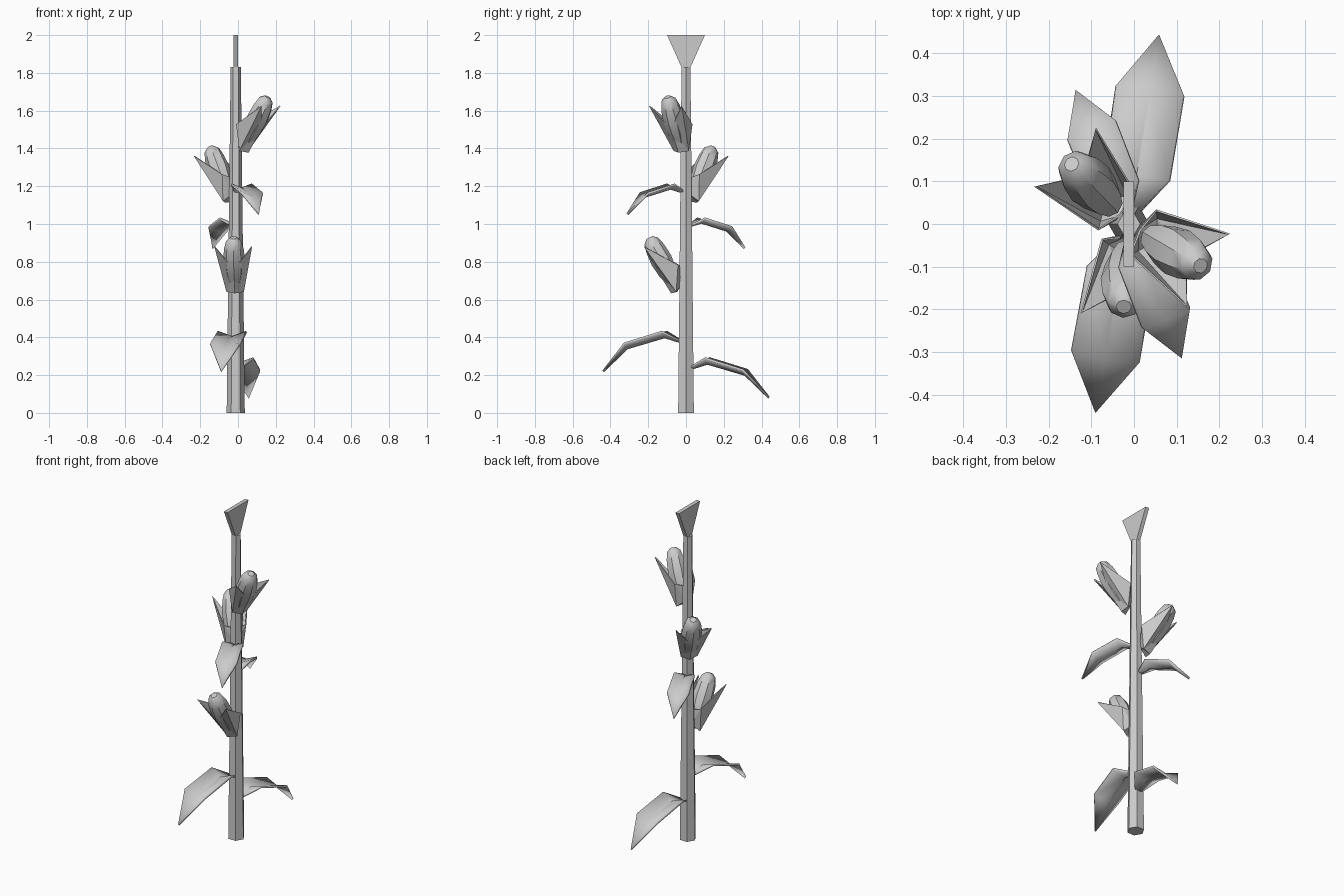
import bpy, bmesh, math
from mathutils import Matrix, Vector

cube = bpy.data.objects.get("Cube")
if cube:
    bpy.data.objects.remove(cube, do_unlink=True)

grey = bpy.data.materials.new("pale grey")
grey.use_nodes = True
colour = (0.6, 0.6, 0.6, 1)
grey.diffuse_color = colour
grey.node_tree.nodes["Principled BSDF"].inputs["Base Color"].default_value = colour

STEM_X = -0.012


def make(name, verts, faces, smooth=False, thickness=0):
    """Create one mesh part with outward normals."""
    mesh = bpy.data.meshes.new(name)
    mesh.from_pydata(verts, [], faces)
    bm = bmesh.new()
    bm.from_mesh(mesh)
    bmesh.ops.recalc_face_normals(bm, faces=bm.faces)
    bm.to_mesh(mesh)
    bm.free()
    mesh.materials.append(grey)
    obj = bpy.data.objects.new(name, mesh)
    bpy.context.collection.objects.link(obj)
    if thickness:
        solid = obj.modifiers.new("thickness", 'SOLIDIFY')
        solid.thickness = thickness
        solid.offset = 0
    if smooth:
        bpy.ops.object.select_all(action='DESELECT')
        obj.select_set(True)
        bpy.context.view_layer.objects.active = obj
        bpy.ops.object.shade_smooth_by_angle(angle=math.radians(35))
    return obj


def loft(name, rings, smooth=False):
    """Bridge equal rings of points and cap both ends."""
    n = len(rings[0])
    verts = [p for ring in rings for p in ring]
    faces = [(k * n + i, k * n + (i + 1) % n, (k + 1) * n + (i + 1) % n, (k + 1) * n + i)
             for k in range(len(rings) - 1) for i in range(n)]
    faces += [tuple(range(n)), tuple(range(len(verts) - n, len(verts)))]
    return make(name, verts, faces, smooth)


def circle(radius, z, sides):
    return [(radius * math.cos(math.tau * i / sides),
             radius * math.sin(math.tau * i / sides), z) for i in range(sides)]


def place(obj, x, y, z):
    """Aim the part's local +x outward from the stem along (x, y)."""
    obj.matrix_world = Matrix.Translation((STEM_X, 0, z)) @ Matrix.Rotation(math.atan2(y, x), 4, 'Z')


# Tapered six-sided stalk
stem = loft("stem", [circle(0.048, 0, 6), circle(0.027, 1.83, 6)])
stem.location.x = STEM_X

# Flat flared plate at the tip
plate = loft("tip_plate", [[(sx * 0.012, sy * w, z) for sx, sy in ((-1, -1), (1, -1), (1, 1), (-1, 1))]
                           for w, z in ((0.024, 1.83), (0.1, 2.0))])
plate.location.x = STEM_X


# Arched, gutter-shaped pointed leaves
def leaf(name, x, y, z, scale):
    stations = ((0.02, 0.015, 0.0, 0.005), (0.115, 0.078, 0.052, 0.028), (0.317, 0.08, -0.01, 0.025))
    verts = []
    for r, half, height, dip in stations:
        verts += [(r, -half, height), (r, 0, height - dip), (r, half, height)]
    verts.append((0.445, 0, -0.157))
    faces = [(k + j, k + j + 1, k + j + 4, k + j + 3) for k in (0, 3) for j in (0, 1)]
    faces += [(6, 7, 9), (7, 8, 9)]
    obj = make(name, [Vector(v) * scale for v in verts], faces, True, 0.012)
    place(obj, x, y, z)


leaf("lower_back_leaf", 0.07, 0.44, 0.237, 1)
leaf("lower_front_leaf", -0.078, -0.44, 0.377, 1)
leaf("upper_back_leaf", -0.123, 0.31, 0.99, 0.75)
leaf("upper_front_leaf", 0.122, -0.31, 1.17, 0.75)


# Blunt buds, each held in a cup with two pointed lobes
def pod(name, x, y, z):
    profile = ((0.032, 0.0), (0.05, 0.07), (0.058, 0.14), (0.052, 0.21), (0.04, 0.255), (0.018, 0.275))
    bud = loft(name + "_bud", [circle(r, h, 8) for r, h in profile], True)
    bud.data.transform(Matrix.Translation((0.065, 0, 0.05)) @ Matrix.Rotation(math.radians(28), 4, 'Y'))
    place(bud, x, y, z)

    # Midline points first, then a mirrored trio for each lobe
    verts = [(0.078, 0, 0.0), (0.155, 0, 0.125), (0.025, 0, 0.045), (0.03, 0, 0.13)]
    faces = []
    for side in (-1, 1):
        low, shoulder, tip = range(len(verts), len(verts) + 3)
        verts += [(0.05, side * 0.045, 0.008), (0.04, side * 0.06, 0.148), (0.215, side * 0.098, 0.245)]
        faces += [(0, low, 1), (low, tip, 1), (low, shoulder, tip),
                  (low, 2, shoulder), (2, 3, shoulder), (0, low, 2)]
    cup = make(name + "_cup", verts, faces, False, 0.005)
    place(cup, x, y, z)


pod("lower_pod", -0.013, -0.21, 0.635)
pod("middle_pod", -0.148, 0.155, 1.115)
pod("upper_pod", 0.192, -0.112, 1.38)
